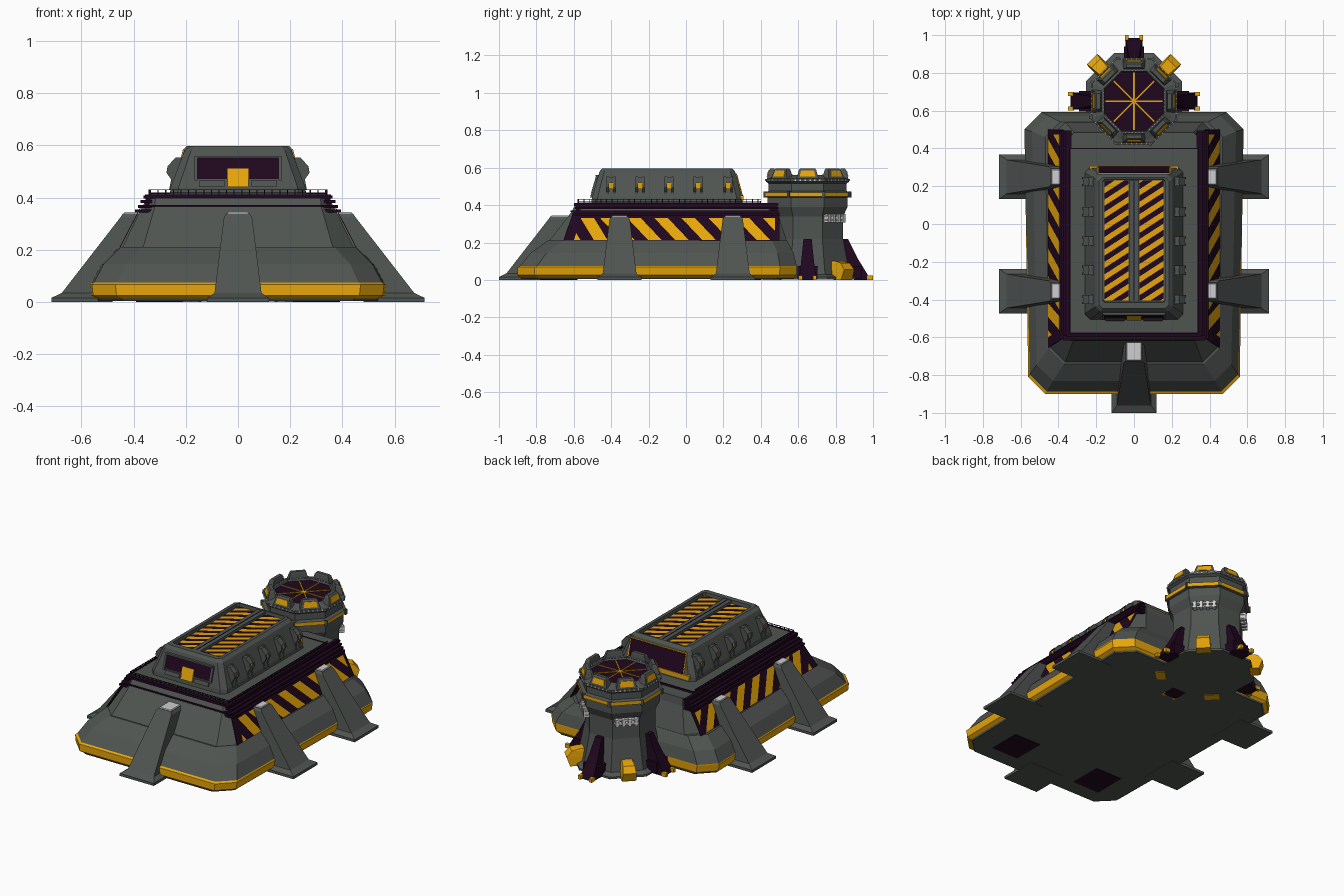
import bpy, bmesh, math
from mathutils import Vector, Matrix

cube = bpy.data.objects.get("Cube")
if cube:
    bpy.data.objects.remove(cube)


def material(name, *rgb):
    m = bpy.data.materials.new(name)
    m.use_nodes = True
    m.diffuse_color = (*rgb, 1)
    m.node_tree.nodes["Principled BSDF"].inputs["Base Color"].default_value = (*rgb, 1)
    return m


GREY = material("armour grey", 0.08, 0.09, 0.083)
PURPLE = material("dark purple", 0.014, 0.002, 0.013)
YELLOW = material("warning yellow", 0.8, 0.38, 0.003)
PALE = material("pale metal", 0.62, 0.62, 0.63)
MATS = [GREY, PURPLE, YELLOW, PALE]
G, P, Y, W = range(4)


def finish(name, bm, matrix=None):
    mesh = bpy.data.meshes.new(name)
    bm.to_mesh(mesh)
    bm.free()
    for m in MATS:
        mesh.materials.append(m)
    ob = bpy.data.objects.new(name, mesh)
    bpy.context.collection.objects.link(ob)
    if matrix:
        ob.matrix_world = matrix
    return ob


def turn(angle, x=0, y=0):
    """Placement facing outward at an angle in degrees around a centre."""
    return Matrix.Translation((x, y, 0)) @ Matrix.Rotation(math.radians(angle), 4, "Z")


def loft(name, rings, colours=G, top=None, matrix=None):
    """Skin stacked rings, with one colour per band, and close both ends."""
    bands = len(rings) - 1
    colours = [colours] * bands if isinstance(colours, int) else colours
    bm = bmesh.new()
    vs = [[bm.verts.new(p) for p in ring] for ring in rings]
    n = len(rings[0])
    for b in range(bands):
        for i in range(n):
            j = (i + 1) % n
            bm.faces.new((vs[b][i], vs[b][j], vs[b + 1][j], vs[b + 1][i])).material_index = colours[b]
    bm.faces.new(vs[0][::-1]).material_index = colours[0]
    bm.faces.new(vs[-1]).material_index = colours[-1] if top is None else top
    bmesh.ops.recalc_face_normals(bm, faces=bm.faces)
    return finish(name, bm, matrix)


def outline(front, back, y0, y1, cut, z):
    """Rectangle with cut corners and its own half width at each end."""
    right = [(front - cut, y0, z), (front, y0 + cut, z), (back, y1 - cut, z), (back - cut, y1, z)]
    return right + [(-x, y, z) for x, y, z in reversed(right)]


def octagon(apothem, z):
    r = apothem / math.cos(math.pi / 8)
    return [(r * math.cos(a), r * math.sin(a), z) for a in (math.pi * (k + 0.5) / 4 for k in range(8))]


def rect(s0, s1, w, z):
    return [(s0, -w, z), (s1, -w, z), (s1, w, z), (s0, w, z)]


def box(name, x0, x1, y0, y1, z0, z1, colour, matrix=None):
    ring = [(x0, y0), (x1, y0), (x1, y1), (x0, y1)]
    return loft(name, [[(*p, z) for p in ring] for z in (z0, z1)], colour, matrix=matrix)


def prism(name, points, push, colour, matrix=None):
    return loft(name, [points, [Vector(p) + Vector(push) for p in points]], colour, matrix=matrix)


def striped(name, u0, u1, v0, v1, slope, period, place):
    """Flat panel cut along slanted lines, alternately coloured, then placed in space."""
    bm = bmesh.new()
    bm.faces.new([bm.verts.new(p) for p in ((u0, v0, 0), (u1, v0, 0), (u1, v1, 0), (u0, v1, 0))])
    half = period / 2
    for k in range(-40, 41):
        bmesh.ops.bisect_plane(bm, geom=bm.verts[:] + bm.edges[:] + bm.faces[:],
                               plane_co=(k * half, 0, 0), plane_no=(1, -slope, 0))
    for f in bm.faces:
        c = f.calc_center_median()
        f.material_index = P if math.floor((c.x - slope * c.y) / half) % 2 else Y
    for v in bm.verts:
        v.co = place(v.co.x, v.co.y)
    return finish(name, bm)


# Skirt with yellow kerb, and the sloped hull above it
loft("skirt", [outline(.53, .55, -.88, .575, .09, .004), outline(.535, .555, -.885, .58, .09, .013),
               outline(.555, .575, -.9, .59, .09, .025), outline(.56, .58, -.9, .592, .09, .068),
               outline(.552, .58, -.887, .592, .09, .075),
               outline(.515, .54, -.83, .575, .085, .145), outline(.45, .47, -.74, .54, .08, .21)],
     [G, Y, Y, Y, G, G])
loft("hull", [outline(.445, .445, -.735, .54, .08, .205), outline(.37, .37, -.615, .49, .05, .36),
              outline(.345, .345, -.59, .485, .03, .405)])

# Hazard panels on both flanks
for side, label in ((1, "left"), (-1, "right")):
    def flank(u, v, lift=.006):
        lean = (v - .21) / .15
        return (side * (.45 - .078 * lean + lift), u + .05 * lean * (u < -.5), v)
    prism(label + "_flank_backing", [flank(u, v, .001) for u, v in
          ((-.655, .21), (.5, .21), (.5, .36), (-.655, .36))], (side * .003, 0, 0), P)
    striped(label + "_hazard_panel", -.6, .475, .213, .33, -.95, .145, flank)
    # Stepped dark cornice above each flank
    for i in range(4):
        z = .343 + i * .018
        a, b = sorted((side * .33, side * (.395 - .011 * i)))
        box(label + "_cornice_step", a, b, -.61 + .008 * i, .495, z, z + .011, P)
    a, b = sorted((side * .335, side * .354))
    box(label + "_cornice_core", a, b, -.585, .49, .34, .412, P)

# Thin dark lines across the prow, deck and railing
box("prow_lower_line", -.375, .375, -.618, -.58, .364, .371, P)
box("prow_upper_line", -.357, .357, -.598, -.56, .396, .412, P)
box("deck", -.335, .335, -.575, .40, .40, .415, G)
box("rear_deck_line", -.335, .335, .396, .402, .40, .418, P)
for z in (.419, .429):
    box("front_rail", -.34, .34, -.58, -.576, z, z + .003, P)
    for s in (-1, 1):
        box("side_rail", s * .34 - .0025, s * .34 + .0025, -.58, .40, z, z + .003, P)
for i in range(24):
    x = -.335 + i * .67 / 23
    box("front_rail_post", x - .002, x + .002, -.58, -.576, .41, .432, P)
for i in range(33):
    y = -.575 + i * .03
    for s in (-1, 1):
        box("side_rail_post", s * .34 - .002, s * .34 + .002, y - .002, y + .002, .41, .432, P)

# Upper cabin with a recessed roof
loft("cabin", [outline(.262, .262, -.508, .305, .03, .40), outline(.258, .258, -.503, .30, .03, .44),
               outline(.205, .205, -.462, .262, .025, .58), outline(.185, .185, -.447, .247, .02, .597),
               outline(.165, .165, -.415, .237, .01, .597), outline(.163, .163, -.413, .235, .01, .577)])
for x0, x1 in ((-.155, -.03), (.03, .155)):
    striped("roof_hazard_panel", -.405, .23, x0, x1, .65, .066, lambda u, v: (v, u, .58))
box("roof_spine", -.027, .027, -.412, .234, .57, .595, G)
box("roof_spine_groove", -.002, .002, -.405, .228, .594, .597, P)


def end_panel(name, w0, w1, z0, z1, colour, back=False, thick=.006):
    """Plate lying on the sloped front or rear wall of the cabin."""
    def wall(z):
        lean = (z - .44) / .14
        return .30 - .038 * lean if back else -.503 + .041 * lean
    pts = [(w0, wall(z0), z0), (w1, wall(z0), z0), (w1, wall(z1), z1), (w0, wall(z1), z1)]
    prism(name, pts, (0, thick if back else -thick, 0), colour)


end_panel("front_window", -.155, .155, .472, .552, P)
end_panel("window_visor", -.16, .16, .552, .56, G, thick=.015)
for s in (-1, 1):
    end_panel("window_jamb", s * .161 - .006, s * .161 + .006, .465, .56, G, thick=.012)
    end_panel("lower_front_plate", s * .1 - .05, s * .1 + .05, .442, .465, G, thick=.01)
end_panel("front_hatch", -.04, .04, .44, .512, Y, thick=.009)
box("rear_sill", -.235, .235, .283, .308, .425, .452, Y)
end_panel("rear_panel_edge", -.195, .195, .44, .57, Y, True, .004)
end_panel("rear_panel", -.188, .188, .45, .565, P, True, .007)

# Buttress ribs along the cabin, each a pair of cheeks around a yellow lamp
for s in (-1, 1):
    for y in (-.4, -.245, -.09, .065, .225):
        for c in (-.018, .018):
            prism("cabin_rib", [(s * x, y + c - .006, z) for x, z in
                  ((.2, .43), (.264, .43), (.256, .47), (.274, .495), (.27, .52), (.24, .553), (.2, .553))],
                  (0, .012, 0), G)
        prism("rib_cap", [(s * x, y - .014, z) for x, z in ((.2, .52), (.268, .52), (.238, .55), (.2, .55))],
              (0, .028, 0), G)
        box("rib_lamp", s * .25 - .013, s * .25 + .013, y - .013, y + .013, .485, .522, Y)

# Five leaning support struts with ground pads
for angle, y, shift in ((0, .25, 0), (0, -.355, 0), (180, .25, 0), (180, -.355, 0), (-90, 0, .285)):
    place = turn(angle, 0, y) @ Matrix.Translation((shift, 0, 0))
    loft("strut", [rect(.48, .715, .118, 0), rect(.48, .715, .118, .016), rect(.46, .675, .09, .035),
                   rect(.34, .45, .054, .325), rect(.34, .44, .044, .34)], matrix=place)
    loft("strut_cap", [rect(.335, .438, .042, .338), rect(.335, .434, .037, .345)], W, matrix=place)

# Octagonal tower
TY = .65
tower = turn(0, 0, TY)
loft("tower", [octagon(a, z) for a, z in
     ((.255, .002), (.255, .015), (.225, .03), (.19, .22), (.19, .34), (.213, .39), (.213, .44), (.228, .445),
      (.228, .468), (.208, .475), (.208, .515), (.222, .525), (.222, .54), (.2, .545), (.16, .56), (.155, .55))],
     [G] * 7 + [Y] + [G] * 7, top=P, matrix=tower)
for k in range(8):
    place = turn(k * 45, 0, TY)
    box("roof_spoke", 0, .152, -.004, .004, .55, .554, Y, place)
    # Crown blocks with yellow faces
    loft("crown_block", [rect(.17, .218, .06, .54), rect(.175, .205, .046, .588),
                         rect(.178, .198, .04, .597)], matrix=place)
    prism("crown_panel", [(.215, -.042, .553), (.215, .042, .553), (.2065, .035, .586), (.2065, -.035, .586)],
          (.004, 0, 0), Y, place)
    box("band_bracket", .2, .235, .078, .094, .44, .473, G, place)
    for i in range(6):
        t = (i - 2.5) * .026
        box("crown_bolt", .215, .228, t - .004, t + .004, .53, .54, W, place)
        box("inner_bolt", .162, .168, t * .7 - .003, t * .7 + .003, .555, .566, W, place)

# Dark braces with yellow toes, and yellow feet between them
for k in range(4):
    place = turn(k * 90, 0, TY)
    loft("tower_brace", [rect(.25, .335, .045, 0), rect(.2, .32, .042, .03), rect(.17, .265, .032, .12),
                         rect(.17, .215, .022, .22)], P, matrix=place)
    for s in (-1, 1):
        box("brace_toe", .318, .35, s * .038 - .01, s * .038 + .01, 0, .024, Y, place)
        box("brace_fin", .19, .29, s * .046 - .008, s * .046 + .008, .006, .075, P, place)
    loft("tower_foot", [rect(.24, .295, .042, 0), rect(.18, .315, .038, .055), rect(.18, .285, .034, .09),
                        rect(.18, .24, .03, .1)], Y, matrix=turn(k * 90 + 45, 0, TY))

# Pale machinery on the rear diagonal faces
for angle in (45, 135):
    place = turn(angle, 0, TY)
    for z in (.315, .338):
        box("pipe", .19, .215, -.07, .07, z, z + .01, W, place)
    for t in (-.055, -.018, .018, .055):
        box("pipe_valve", .19, .222, t - .009, t + .009, .308, .352, W, place)

# Dark hatches under the front corners
for s in (-1, 1):
    box("belly_hatch", s * .3 - .09, s * .3 + .09, -.78, -.58, 0, .006, P)
